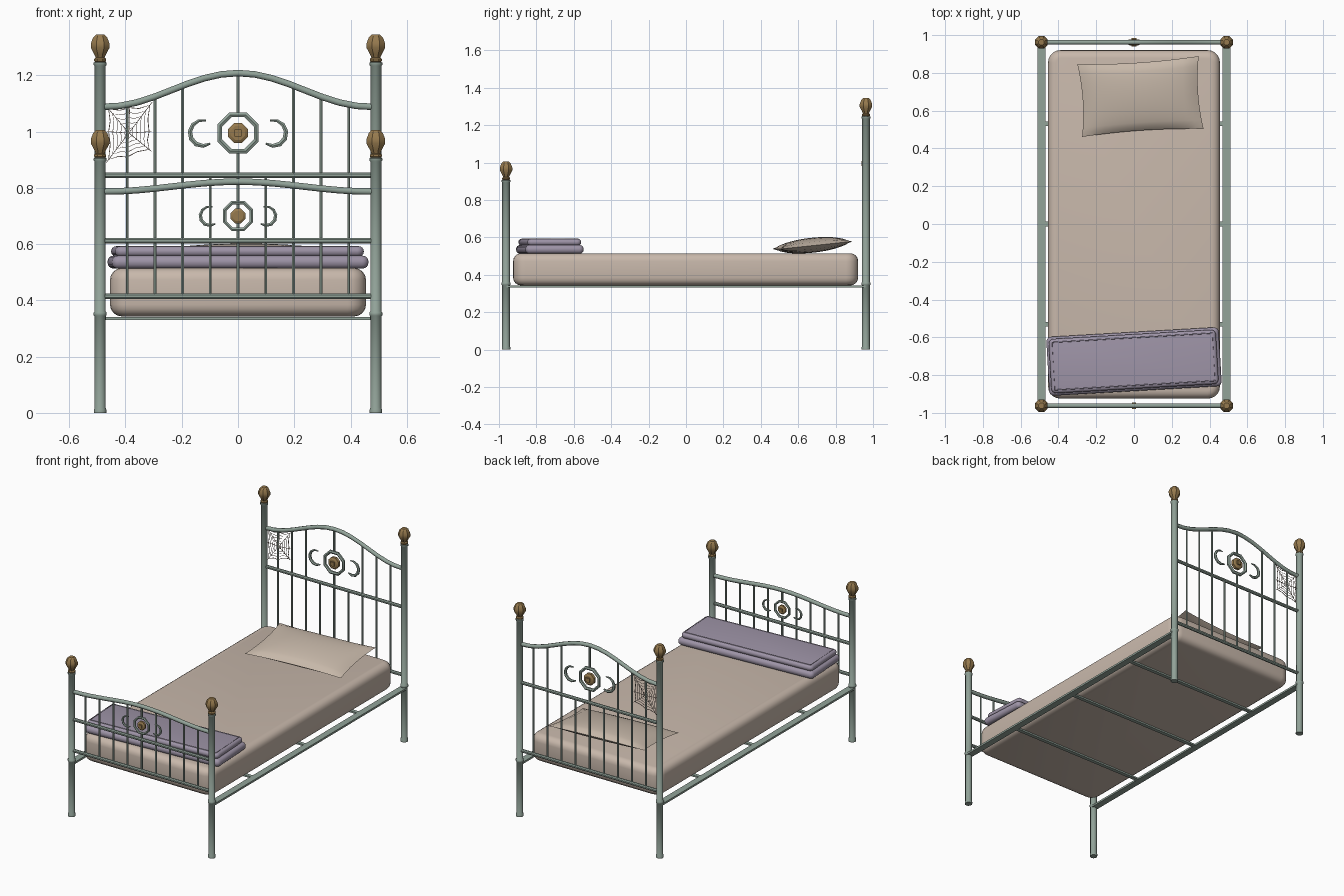
import bpy, bmesh, math
from mathutils import Vector, Matrix

if "Cube" in bpy.data.objects:
    bpy.data.objects.remove(bpy.data.objects["Cube"])


def material(name, rgb):
    m = bpy.data.materials.new(name)
    lin = [((c / 255 + 0.055) / 1.055) ** 2.4 for c in rgb]
    m.diffuse_color = (*lin, 1)
    m.use_nodes = True
    m.node_tree.nodes["Principled BSDF"].inputs["Base Color"].default_value = m.diffuse_color
    return m


METAL = material("painted metal", (146, 163, 153))
BRASS = material("aged brass", (150, 122, 78))
LINEN = material("mattress linen", (200, 184, 171))
PILLOW = material("pillow linen", (200, 185, 170))
WOOL = material("lilac wool", (158, 148, 167))
WEB = material("cobweb", (186, 168, 156))


def finish(name, bm, mat, angle=40):
    bmesh.ops.recalc_face_normals(bm, faces=bm.faces)
    me = bpy.data.meshes.new(name)
    bm.to_mesh(me)
    bm.free()
    me.materials.append(mat)
    ob = bpy.data.objects.new(name, me)
    bpy.context.collection.objects.link(ob)
    bpy.ops.object.select_all(action='DESELECT')
    ob.select_set(True)
    bpy.context.view_layer.objects.active = ob
    if angle:
        bpy.ops.object.shade_smooth_by_angle(angle=math.radians(angle))
    return ob


def tube(bm, pts, r, sides=8, closed=False):
    """Sweep a round section along a path; r is a radius or one per point."""
    pts = [Vector(p) for p in pts]
    n = len(pts)
    radii = r if isinstance(r, list) else [r] * n
    rings = []
    for i, p in enumerate(pts):
        a = pts[i - 1] if (i or closed) else p
        b = pts[(i + 1) % n] if (i < n - 1 or closed) else p
        t = (b - a).normalized()
        ref = Vector((0, 1, 0)) if abs(t.y) < 0.9 else Vector((0, 0, 1))
        u = t.cross(ref).normalized()
        v = t.cross(u)
        angs = [2 * math.pi * (k + 0.5) / sides for k in range(sides)]
        rings.append([bm.verts.new(p + radii[i] * (math.cos(q) * u + math.sin(q) * v)) for q in angs])
    for i in range(n if closed else n - 1):
        a, b = rings[i], rings[(i + 1) % n]
        for k in range(sides):
            bm.faces.new((a[k], a[k - 1], b[k - 1], b[k]))
    if not closed:
        bm.faces.new(rings[0])
        bm.faces.new(rings[-1])


def lathe(bm, x, y, profile, sides):
    tube(bm, [(x, y, z) for r, z in profile], [r for r, z in profile], sides)


def arc(cx, y, cz, r, a0, a1, n):
    out = []
    for i in range(n):
        a = math.radians(a0 + (a1 - a0) * i / (n - 1))
        out.append((cx + r * math.cos(a), y, cz + r * math.sin(a)))
    return out


PX, PY = 0.49, 0.962

# Posts with flared feet and collars, topped by brass finials
for end, y, top in (("foot", -PY, 0.905), ("head", PY, 1.245)):
    for side, x in (("left", -PX), ("right", PX)):
        bm = bmesh.new()
        lathe(bm, x, y, [(.023, 0), (.023, .012), (.0205, .018), (.0205, .343), (.024, .347), (.024, .357),
                         (.0205, .361), (.0205, top - .012), (.024, top - .008), (.024, top), (.018, top + .004)], 10)
        finish(f"{end}_post_{side}", bm, METAL)
        bm = bmesh.new()
        prof = [(.018, 0), (.023, .006), (.023, .013), (.017, .018), (.023, .03),
                (.036, .053), (.036, .068), (.027, .09), (.016, .1)]
        lathe(bm, x, y, [(r, top + z) for r, z in prof], 8)
        finish(f"{end}_finial_{side}", bm, BRASS, 30)


def end_panel(name, y, low, rise, mid, bottom, cz, s, scroll_x, short):
    """Arched rail, cross rails, spindles and medallion of one bed end."""
    def arch(x):
        return low + rise * (0.5 + 0.5 * math.cos(math.pi * min(1, abs(x) / 0.47)))

    bm = bmesh.new()
    tube(bm, [(x, y, arch(x)) for x in [-.48 + .06 * i for i in range(17)]], .0125, 8)
    finish(name + "_arched_rail", bm, METAL, 50)
    bm = bmesh.new()
    for z in (mid, bottom):
        tube(bm, [(-PX, y, z), (PX, y, z)], .0105, 8)
    finish(name + "_cross_rails", bm, METAL)
    bm = bmesh.new()
    for i in range(-4, 5):
        x = i * 0.0985
        t = mid if (short and abs(i) == 1) else arch(x)
        if i == 0:
            tube(bm, [(x, y, bottom), (x, y, cz - .068 * s)], .0058, 6)
            tube(bm, [(x, y, cz + .068 * s), (x, y, t)], .0058, 6)
        else:
            tube(bm, [(x, y, bottom), (x, y, t)], .0058, 6)
    finish(name + "_spindles", bm, METAL)
    # Ring and C-shaped scrolls
    bm = bmesh.new()
    tube(bm, arc(0, y, cz, .07 * s, 22.5, 337.5, 8), .0105 * s, 6, True)
    for m in (1, -1):
        pts = [(m * px, py, pz) for px, py, pz in arc(scroll_x, y, cz, .046 * s, -125, 105, 8)]
        tube(bm, pts, [k * s for k in (.004, .008, .0095, .0095, .009, .008, .006, .003)], 6)
    finish(name + "_ring_and_scrolls", bm, METAL, 25)
    # Brass rosette with a square stud on each face
    bm = bmesh.new()
    tube(bm, [(0, y + d, cz) for d in (-.016 * s, -.009 * s, .009 * s, .016 * s)],
         [.026 * s, .038 * s, .038 * s, .026 * s], 8)
    tube(bm, [(0, y - .023 * s, cz), (0, y + .023 * s, cz)], .018 * s, 4)
    finish(name + "_rosette", bm, BRASS, 25)


end_panel("headboard", PY, 1.088, .12, .845, .415, .995, 1, .125, True)
end_panel("footboard", -PY, .787, .035, .612, .415, .70, .74, .1, False)


def box(name, size, loc, mat, bevel, seg, rot=0, corner=0):
    """Box with rounded upright corners and rounded horizontal edges."""
    bm = bmesh.new()
    bmesh.ops.create_cube(bm, size=1)
    bmesh.ops.scale(bm, vec=size, verts=bm.verts)
    if corner:
        up = [e for e in bm.edges if abs(e.verts[0].co.z - e.verts[1].co.z) > 1e-4]
        bmesh.ops.bevel(bm, geom=up, offset=corner, segments=5, profile=.5, affect='EDGES')
    if bevel:
        rim = [e for e in bm.edges if abs(e.verts[0].co.z - e.verts[1].co.z) < 1e-4]
        bmesh.ops.bevel(bm, geom=rim, offset=bevel, segments=seg, profile=.5, affect='EDGES')
    bmesh.ops.transform(bm, matrix=Matrix.Translation(loc) @ Matrix.Rotation(math.radians(rot), 4, 'Z'), verts=bm.verts)
    return finish(name, bm, mat, 50)


# Frame: flat side rails and cross slats
for side, x in (("left", -PX), ("right", PX)):
    box("side_rail_" + side, (.042, 1.92, .012), (x, 0, .337), METAL, 0, 1)
for i, y in enumerate((-.53, 0, .53)):
    box(f"cross_slat_{i + 1}", (.96, .024, .01), (0, y, .336), METAL, 0, 1)

# Mattress and two folded blanket layers
box("mattress", (.91, 1.845, .172), (0, -.002, .429), LINEN, .042, 4, 0, .065)
box("blanket_lower", (.914, .312, .046), (0, -.728, .536), WOOL, .021, 4, 3.3, .025)
box("blanket_upper", (.886, .288, .036), (-.002, -.728, .574), WOOL, .017, 4, 3.3, .025)
# Raised hem around the top of the blanket
bm = bmesh.new()
hem = Matrix.Translation((-.002, -.728, .5915)) @ Matrix.Rotation(math.radians(3.3), 4, 'Z')
tube(bm, [hem @ Vector((a * .425, b * .126, 0)) for a, b in ((-1, -1), (1, -1), (1, 1), (-1, 1))], .003, 6, True)
finish("blanket_hem", bm, WOOL)

# Pillow: puffed grid with pinched sides, tilted toward the headboard
bm = bmesh.new()
N = 16
for sgn in (1, -1):
    grid = []
    for i in range(N + 1):
        for j in range(N + 1):
            u, v = 2 * i / N - 1, 2 * j / N - 1
            puff = max(0, (1 - u * u) * (1 - v * v)) ** .5
            x = .322 * u * (1 - .05 * (1 - v * v))
            y = .194 * v * (1 - .07 * (1 - u * u))
            grid.append(bm.verts.new((x, y, sgn * .04 * puff)))
    for i in range(N):
        for j in range(N):
            a = i * (N + 1) + j
            bm.faces.new((grid[a], grid[a + 1], grid[a + N + 2], grid[a + N + 1]))
bmesh.ops.remove_doubles(bm, verts=bm.verts, dist=1e-5)
place = Matrix.Translation((.034, .675, .558)) @ Matrix.Rotation(math.radians(3.8), 4, 'Z') @ Matrix.Rotation(math.radians(6), 4, 'X')
bmesh.ops.transform(bm, matrix=place, verts=bm.verts)
finish("pillow", bm, PILLOW, 60)

# Cobweb in the corner of the headboard: spokes and sagging rings
bm = bmesh.new()
cx, cz = -.388, .995
rim = [(-.305, 1.105), (-.385, 1.095), (-.468, 1.09), (-.468, 1.0), (-.468, .89),
       (-.395, .9), (-.308, .93), (-.308, 1.0)]
for x, z in rim:
    tube(bm, [(cx, PY, cz), (x, PY, z)], .0016, 4)
for f in (.18, .36, .54, .72, .9):
    pts = []
    for i, (x, z) in enumerate(rim):
        x2, z2 = rim[(i + 1) % len(rim)]
        pts.append((cx + f * (x - cx), PY, cz + f * (z - cz)))
        g = f * .46
        pts.append((cx + g * (x + x2 - 2 * cx), PY, cz + g * (z + z2 - 2 * cz)))
    tube(bm, pts, .0013 if f < .9 else .002, 4, True)
finish("cobweb", bm, WEB, 0)
